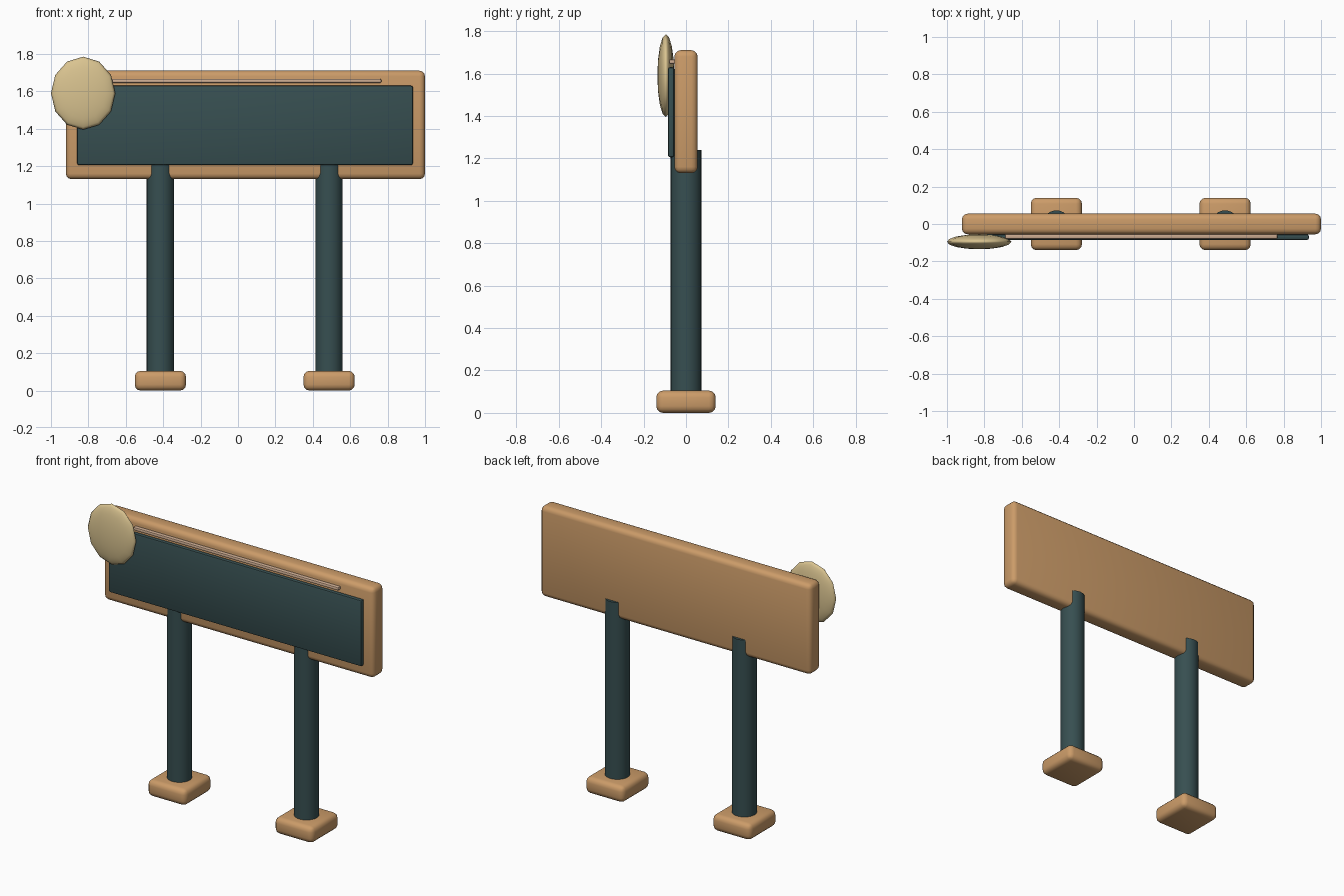
import bpy
import math

cube = bpy.data.objects.get("Cube")
if cube:
    bpy.data.objects.remove(cube, do_unlink=True)


def make_material(name, rgb):
    mat = bpy.data.materials.new(name)
    mat.use_nodes = True
    color = (*rgb, 1.0)
    mat.diffuse_color = color
    mat.node_tree.nodes["Principled BSDF"].inputs["Base Color"].default_value = color
    return mat


wood = make_material("warm wood", (0.60, 0.33, 0.14))
slate = make_material("dark teal", (0.038, 0.078, 0.082))
cream = make_material("straw", (0.70, 0.55, 0.28))
pale = make_material("pale wood", (0.62, 0.42, 0.29))


def finish(name, mat):
    obj = bpy.context.object
    obj.name = name
    obj.data.materials.append(mat)
    bpy.ops.object.shade_smooth_by_angle(angle=math.radians(40))
    return obj


def rounded_box(name, low, high, bevel, segments, mat):
    """Bevelled box between two opposite corners."""
    center = [(a + b) / 2 for a, b in zip(low, high)]
    bpy.ops.mesh.primitive_cube_add(size=1, location=center)
    obj = bpy.context.object
    obj.scale = [b - a for a, b in zip(low, high)]
    bpy.ops.object.transform_apply(location=False, rotation=False, scale=True)
    mod = obj.modifiers.new("Rounded edges", "BEVEL")
    mod.width = bevel
    mod.segments = segments
    bpy.ops.object.modifier_apply(modifier=mod.name)
    return finish(name, mat)


# Sign board with its inset panel and the thin rail above it
rounded_box("board", (-0.92, -0.055, 1.13), (1.0, 0.055, 1.71), 0.03, 3, wood)
rounded_box("panel", (-0.86, -0.085, 1.205), (0.935, -0.055, 1.63), 0.01, 2, slate)
rounded_box("rail", (-0.69, -0.08, 1.645), (0.767, -0.05, 1.667), 0.008, 2, pale)

# Posts standing in rounded feet
for side, x in (("right", -0.415), ("left", 0.487)):
    bpy.ops.mesh.primitive_cylinder_add(vertices=24, radius=0.073, depth=1.20,
                                        location=(x, 0, 0.64))
    finish(side + "_post", slate)
    rounded_box(side + "_foot", (x - 0.137, -0.14, 0), (x + 0.137, 0.14, 0.105),
                0.032, 3, wood)

# Flattened disc on the upper corner
bpy.ops.mesh.primitive_uv_sphere_add(segments=12, ring_count=8, radius=1,
                                     location=(-0.828, -0.095, 1.59),
                                     rotation=(math.pi / 2, 0, 0))
bpy.context.object.scale = (0.172, 0.195, 0.04)
finish("corner_disc", cream)
